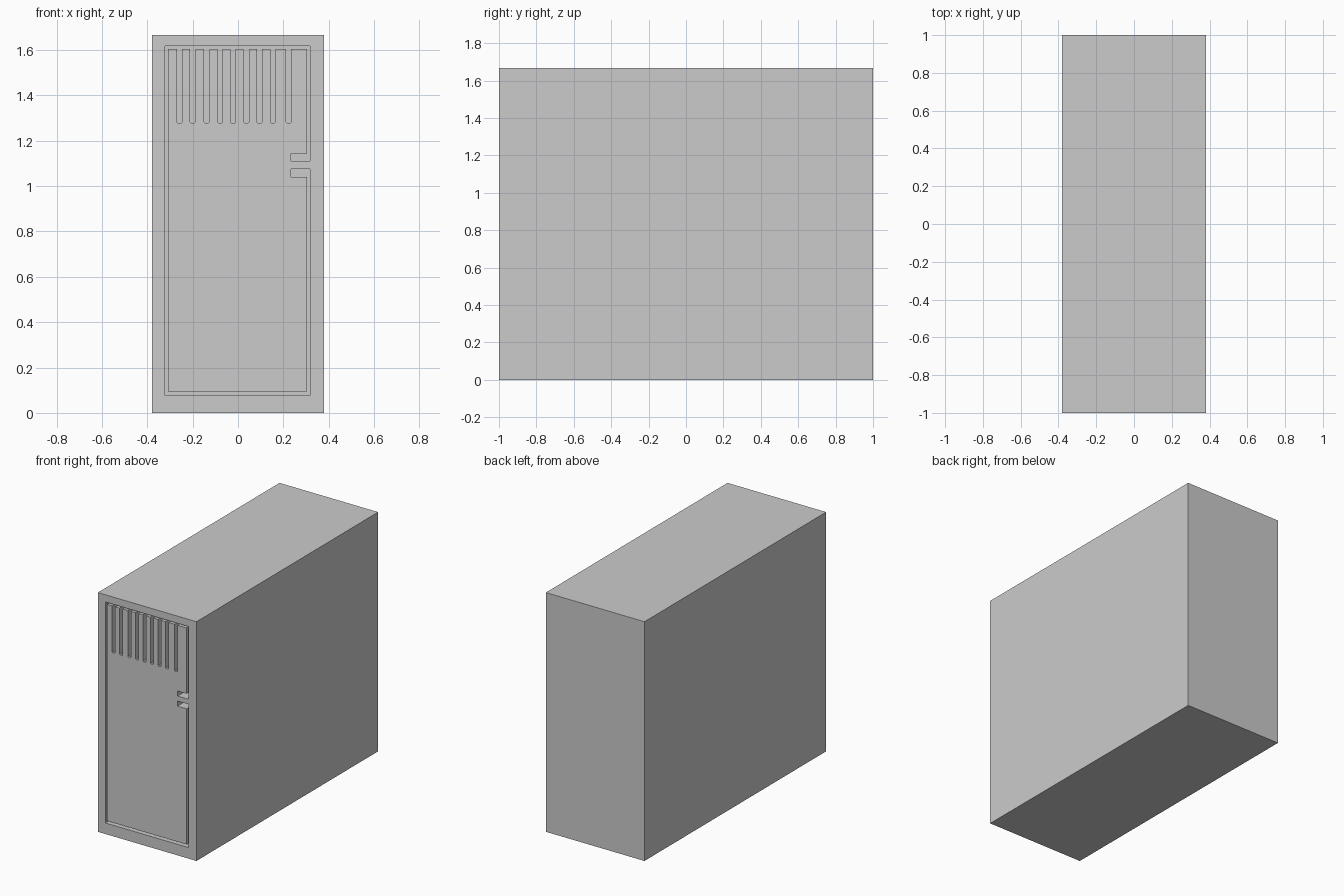
import bpy, bmesh

if "Cube" in bpy.data.objects:
    bpy.data.objects.remove(bpy.data.objects["Cube"])

W, D, H = 0.38, 1.0, 1.667


def prism(name, outline, y0, y1):
    """Extrude an x-z outline from y0 to y1."""
    bm = bmesh.new()
    face = bm.faces.new([bm.verts.new((x, y0, z)) for x, z in outline])
    new = bmesh.ops.extrude_face_region(bm, geom=[face])["geom"]
    bmesh.ops.translate(bm, vec=(0, y1 - y0, 0),
                        verts=[v for v in new if isinstance(v, bmesh.types.BMVert)])
    bmesh.ops.recalc_face_normals(bm, faces=bm.faces)
    mesh = bpy.data.meshes.new(name)
    bm.to_mesh(mesh)
    bm.free()
    ob = bpy.data.objects.new(name, mesh)
    bpy.context.collection.objects.link(ob)
    return ob


def cut(target, cutter):
    cutter.hide_render = True
    mod = target.modifiers.new("cut", "BOOLEAN")
    mod.operation, mod.solver, mod.object = "DIFFERENCE", "EXACT", cutter
    bpy.context.view_layer.objects.active = target
    bpy.ops.object.modifier_apply(modifier=mod.name)
    bpy.data.objects.remove(cutter)


# cabinet body
cabinet = prism("cabinet", [(-W, 0), (W, 0), (W, H), (-W, H)], -D, D)

# door seam with the two handle notches, one continuous groove
seam = [(0.318, 1.11), (0.318, 1.617), (-0.322, 1.617), (-0.322, 0.077),
        (0.318, 0.077), (0.318, 1.075), (0.234, 1.075), (0.234, 1.04),
        (0.305, 1.04), (0.305, 0.095), (-0.309, 0.095), (-0.309, 1.604),
        (0.305, 1.604), (0.305, 1.145), (0.234, 1.145), (0.234, 1.11)]
cut(cabinet, prism("door_seam_cutter", seam, -D - 0.05, -D + 0.10))

# vent slots with clipped corners
for x in (-0.258, -0.200, -0.138, -0.079, -0.022, 0.036, 0.095, 0.154, 0.223):
    w, c, b, t = 0.0115, 0.005, 1.278, 1.611
    slot = [(x - w, b + c), (x - w + c, b), (x + w - c, b), (x + w, b + c),
            (x + w, t - c), (x + w - c, t), (x - w + c, t), (x - w, t - c)]
    cut(cabinet, prism("vent_cutter", slot, -D - 0.06, -D + 0.095))
